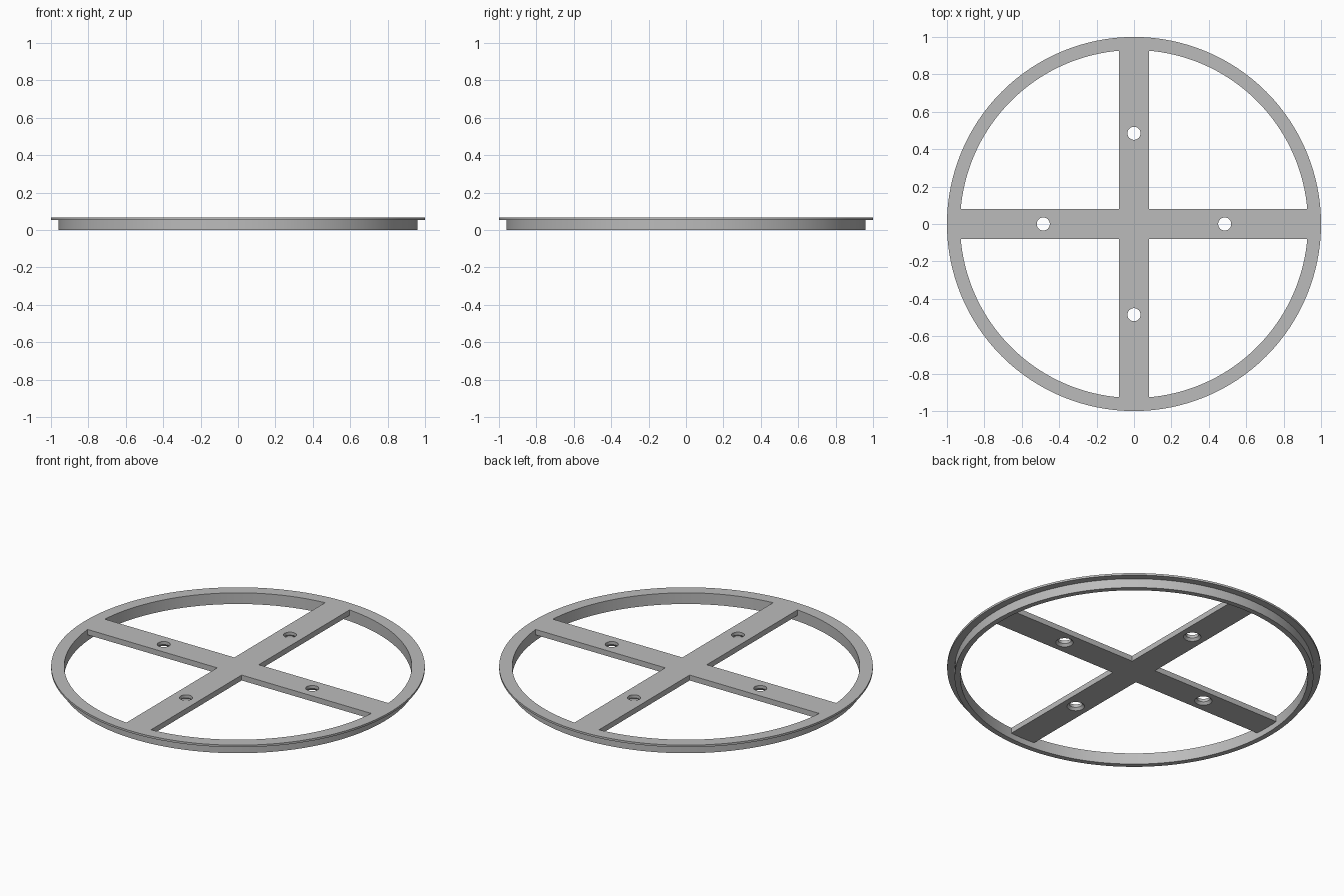
import bpy, bmesh, math

cube = bpy.data.objects.get("Cube")
if cube:
    bpy.data.objects.remove(cube, do_unlink=True)

TOP = 0.066          # top surface height
BAR_BOTTOM = 0.034   # underside of the cross
HALF = 0.08          # half width of a cross bar
REACH = 0.945        # bars end inside the rim wall

grey = bpy.data.materials.new("grey")
grey.use_nodes = True
colour = (0.5, 0.5, 0.5, 1)
grey.diffuse_color = colour
grey.node_tree.nodes["Principled BSDF"].inputs["Base Color"].default_value = colour


def make_object(name, bm):
    bmesh.ops.recalc_face_normals(bm, faces=bm.faces[:])
    mesh = bpy.data.meshes.new(name)
    bm.to_mesh(mesh)
    bm.free()
    mesh.materials.append(grey)
    obj = bpy.data.objects.new(name, mesh)
    bpy.context.collection.objects.link(obj)
    return obj


def lathe(bm, profile, segments, centre=(0, 0), closed=False):
    """Revolve (radius, z) points; an open profile gets flat end caps."""
    rings = []
    for r, z in profile:
        angles = [math.tau * i / segments for i in range(segments)]
        rings.append([bm.verts.new((centre[0] + r * math.cos(a),
                                    centre[1] + r * math.sin(a), z)) for a in angles])
    pairs = list(zip(rings, rings[1:]))
    if closed:
        pairs.append((rings[-1], rings[0]))
    else:
        bm.faces.new(rings[0])
        bm.faces.new(rings[-1])
    for a, b in pairs:
        for i in range(segments):
            j = (i + 1) % segments
            bm.faces.new((a[i], a[j], b[j], b[i]))


# Rim: upright wall with a thin flange at the top
bm = bmesh.new()
lathe(bm, [(0.93, 0), (0.96, 0), (0.96, 0.054), (1, 0.054), (1, TOP), (0.93, TOP)],
      128, closed=True)
wheel = make_object("rim_with_cross", bm)

# Cross: twelve-sided outline extruded to the bar thickness
bm = bmesh.new()
outline = []
for k in range(4):
    c, s = round(math.cos(k * math.pi / 2)), round(math.sin(k * math.pi / 2))
    for x, y in ((REACH, -HALF), (REACH, HALF), (HALF, HALF)):
        outline.append(bm.verts.new((c * x - s * y, s * x + c * y, BAR_BOTTOM)))
face = bm.faces.new(outline)
extruded = bmesh.ops.extrude_face_region(bm, geom=[face])
bmesh.ops.translate(bm, vec=(0, 0, TOP - BAR_BOTTOM),
                    verts=[v for v in extruded["geom"] if isinstance(v, bmesh.types.BMVert)])
cross = make_object("cross", bm)

# Screw holes, countersunk from below
bm = bmesh.new()
for cx, cy in ((1, 0), (0, 1), (-1, 0), (0, -1)):
    lathe(bm, [(0.047, 0.01), (0.047, BAR_BOTTOM), (0.035, 0.048), (0.035, 0.1)],
          32, centre=(0.485 * cx, 0.485 * cy))
drills = make_object("hole_cutter", bm)

# Merge the cross into the rim, then drill the holes
bpy.ops.object.select_all(action="DESELECT")
bpy.context.view_layer.objects.active = wheel
wheel.select_set(True)
for tool, operation in ((cross, "UNION"), (drills, "DIFFERENCE")):
    tool.hide_render = True
    mod = wheel.modifiers.new(tool.name, "BOOLEAN")
    mod.operation = operation
    mod.solver = "EXACT"
    mod.object = tool
    bpy.ops.object.modifier_apply(modifier=mod.name)
    bpy.data.objects.remove(tool, do_unlink=True)

bpy.ops.object.shade_smooth_by_angle(angle=math.radians(30))
